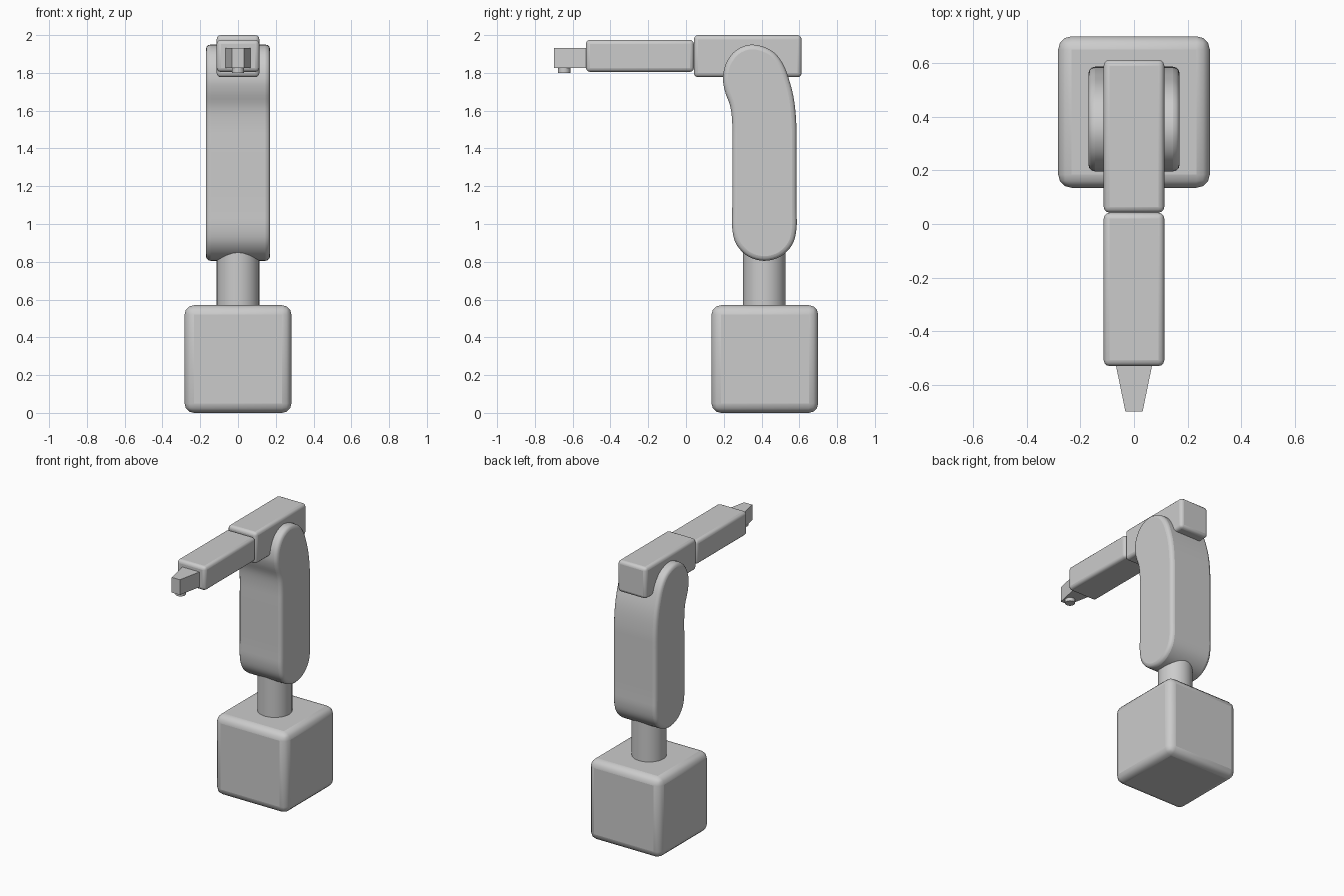
import bpy, bmesh
from math import radians, sin, cos, pi
from mathutils import Vector

if "Cube" in bpy.data.objects:
    bpy.data.objects.remove(bpy.data.objects["Cube"])


def finish(obj, bevel=0.0, segments=3):
    """Rounded rims and smooth shading with sharp edges kept."""
    if bevel:
        m = obj.modifiers.new("round", "BEVEL")
        m.width, m.segments = bevel, segments
        m.limit_method, m.angle_limit = "ANGLE", radians(40)
    bpy.ops.object.select_all(action="DESELECT")
    obj.select_set(True)
    bpy.context.view_layer.objects.active = obj
    bpy.ops.object.shade_smooth_by_angle(angle=radians(35))
    return obj


def prism(name, outline, lo, hi, to_xyz, bevel=0.0):
    """Extrude a closed 2D outline from lo to hi along the remaining axis."""
    bm = bmesh.new()
    a = [bm.verts.new(to_xyz(u, v, lo)) for u, v in outline]
    b = [bm.verts.new(to_xyz(u, v, hi)) for u, v in outline]
    bm.faces.new(a)
    bm.faces.new(b)
    n = len(a)
    for i in range(n):
        j = (i + 1) % n
        bm.faces.new((a[i], a[j], b[j], b[i]))
    bmesh.ops.recalc_face_normals(bm, faces=bm.faces)
    mesh = bpy.data.meshes.new(name)
    bm.to_mesh(mesh)
    bm.free()
    obj = bpy.data.objects.new(name, mesh)
    bpy.context.collection.objects.link(obj)
    return finish(obj, bevel)


def box(name, x, y0, y1, z0, z1, bevel):
    return prism(name, [(-x, y0), (x, y0), (x, y1), (-x, y1)], z0, z1,
                 lambda u, v, w: (u, v, w), bevel)


def cylinder(name, r, y, z0, z1, sides=32):
    bpy.ops.mesh.primitive_cylinder_add(vertices=sides, radius=r, depth=z1 - z0,
                                        location=(0, y, (z0 + z1) / 2))
    obj = bpy.context.object
    obj.name = name
    return finish(obj)


def smooth_loop(points, steps=4):
    """Closed Catmull-Rom curve through the points."""
    p = [Vector(q) for q in points]
    n, out = len(p), []
    for i in range(n):
        a, b, c, d = p[i - 1], p[i], p[(i + 1) % n], p[(i + 2) % n]
        for s in range(steps):
            t = s / steps
            out.append(0.5 * (2 * b + (c - a) * t + (2 * a - 5 * b + 4 * c - d) * t * t
                              + (3 * b - a - 3 * c + d) * t ** 3))
    return out


# Base and turning column
box("base", 0.283, 0.135, 0.70, 0.0, 0.57, 0.05)
cylinder("column", 0.113, 0.415, 0.50, 0.95)

# Upright arm: round foot, straight shank, head leaning forward
foot = [(0.415 - 0.17 * cos(pi * i / 6), 0.975 - 0.17 * sin(pi * i / 6)) for i in range(7)]
head = [(0.585, 1.10), (0.585, 1.40), (0.584, 1.53), (0.573, 1.65), (0.55, 1.75),
        (0.512, 1.85), (0.45, 1.92), (0.35, 1.95), (0.265, 1.92), (0.212, 1.85),
        (0.196, 1.77), (0.207, 1.70), (0.235, 1.62), (0.245, 1.53), (0.245, 1.40), (0.245, 1.10)]
prism("upright_arm", smooth_loop(foot + head), -0.17, 0.17,
      lambda u, v, w: (w, u, v), 0.025)

# Elbow block and forearm
box("elbow_block", 0.113, 0.042, 0.612, 1.777, 2.0, 0.022)
box("forearm", 0.113, -0.53, 0.042, 1.805, 1.975, 0.022)

# Tapered wrist with a small tool socket below
prism("wrist", [(-0.073, -0.50), (-0.032, -0.70), (0.032, -0.70), (0.073, -0.50)],
      1.825, 1.933, lambda u, v, w: (u, v, w))
cylinder("tool_socket", 0.033, -0.645, 1.80, 1.85, 24)
